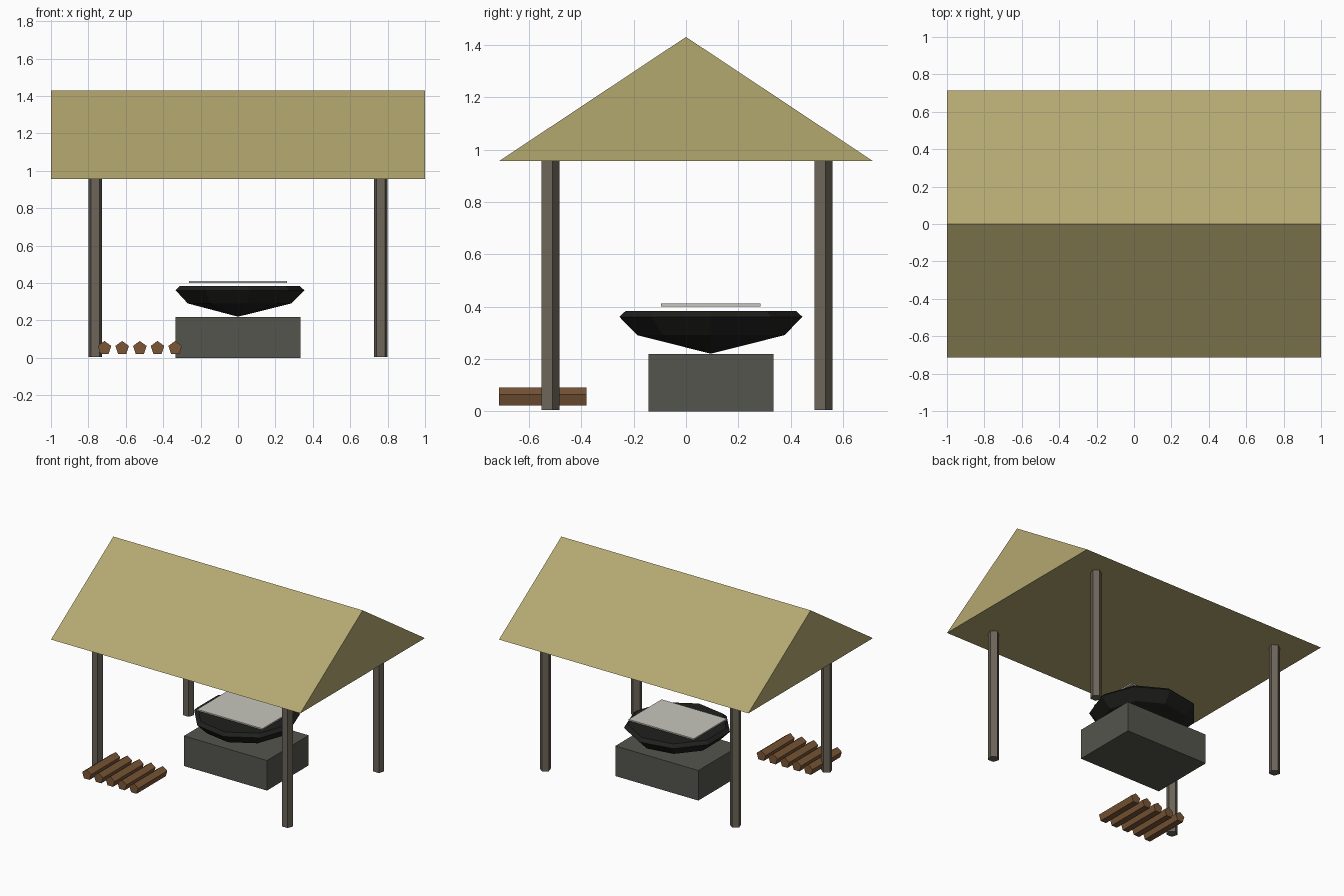
import bpy, bmesh
from math import cos, sin, pi

if "Cube" in bpy.data.objects:
    bpy.data.objects.remove(bpy.data.objects["Cube"])


def material(name, rgb):
    m = bpy.data.materials.new(name)
    m.diffuse_color = (*rgb, 1)
    m.use_nodes = True
    m.node_tree.nodes["Principled BSDF"].inputs["Base Color"].default_value = m.diffuse_color
    return m


thatch = material("thatch", (0.456, 0.392, 0.162))
timber = material("weathered_timber", (0.15, 0.13, 0.10))
stone = material("stone", (0.09, 0.09, 0.076))
iron = material("iron", (0.014, 0.015, 0.013))
bark = material("bark", (0.195, 0.093, 0.037))
pale = material("pale_board", (0.58, 0.565, 0.50))


def finish(name, bm, mat, loc=(0, 0, 0)):
    bmesh.ops.recalc_face_normals(bm, faces=bm.faces)
    me = bpy.data.meshes.new(name)
    bm.to_mesh(me)
    bm.free()
    me.materials.append(mat)
    ob = bpy.data.objects.new(name, me)
    ob.location = loc
    bpy.context.collection.objects.link(ob)
    return ob


def extrude(name, outline, vec, mat, loc=(0, 0, 0)):
    """Closed solid: a flat outline pushed along vec."""
    bm = bmesh.new()
    face = bm.faces.new([bm.verts.new(p) for p in outline])
    new = bmesh.ops.extrude_face_region(bm, geom=[face], use_keep_orig=True)["geom"]
    bmesh.ops.translate(bm, vec=vec, verts=[v for v in new if isinstance(v, bmesh.types.BMVert)])
    return finish(name, bm, mat, loc)


def box(name, size, loc, mat):
    bm = bmesh.new()
    bmesh.ops.create_cube(bm, size=1)
    bmesh.ops.scale(bm, vec=size, verts=bm.verts)
    return finish(name, bm, mat, loc)


def ngon(n, r, start):
    return [(r * cos(start + 2 * pi * i / n), r * sin(start + 2 * pi * i / n)) for i in range(n)]


# gabled roof, a solid prism with a flat underside
extrude("roof", [(-1, -0.714, 0.956), (-1, 0.714, 0.956), (-1, 0, 1.43)], (2, 0, 0), thatch)

# five-sided posts
pentagon = ngon(5, 0.038, pi / 2)
for sx, side in ((-1, "left"), (1, "right")):
    for sy, end in ((-1, "front"), (1, "back")):
        extrude(f"{end}_{side}_post", [(x, y, 0) for x, y in pentagon], (0, 0, 0.952),
                timber, (sx * 0.763, sy * 0.522, 0.005))

# row of firewood
for i in range(5):
    extrude(f"log_{i + 1}", [(x, 0, z) for x, z in pentagon], (0, 0.333, 0),
            bark, (-0.714 + i * 0.0945, -0.714, 0.052))

# hearth block
box("hearth", (0.666, 0.478, 0.218), (0, 0.095, 0.109), stone)

# nine-sided shallow pan
bm = bmesh.new()
rings = [[bm.verts.new((x, y, z)) for x, y in ngon(9, r, 0)]
         for r, z in ((0.286, 0.291), (0.355, 0.361), (0.33, 0.384))]
tip = bm.verts.new((0, 0, 0.22))
for i in range(9):
    j = (i + 1) % 9
    bm.faces.new((tip, rings[0][j], rings[0][i]))
    for a, b in zip(rings, rings[1:]):
        bm.faces.new((a[i], a[j], b[j], b[i]))
bm.faces.new(rings[-1])
finish("pan", bm, iron, (0, 0.095, 0))

# thin board above the pan
box("board", (0.524, 0.38, 0.01), (0, 0.095, 0.406), pale)
